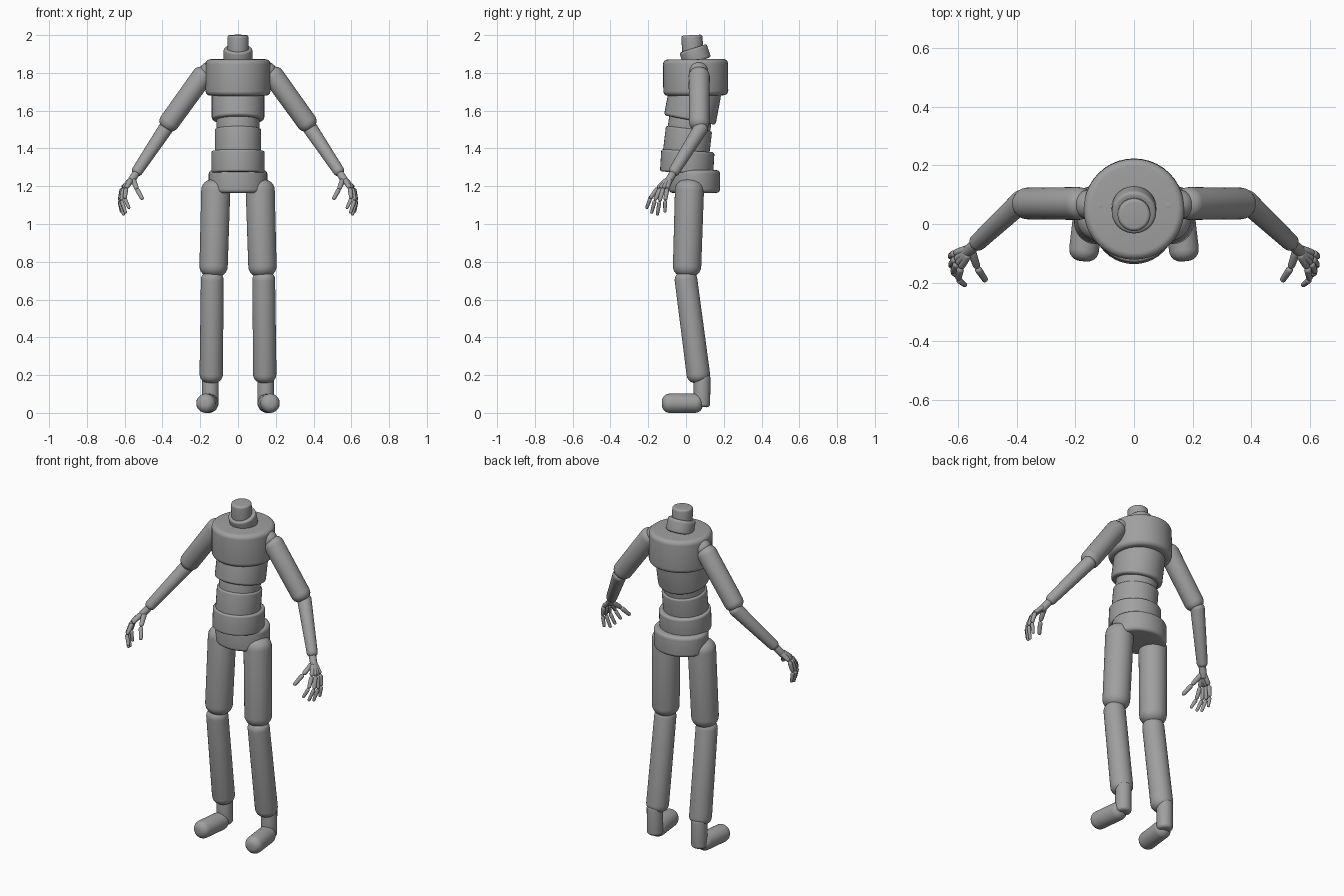
import bpy, bmesh, math
from mathutils import Vector, Matrix

cube = bpy.data.objects.get("Cube")
if cube:
    bpy.data.objects.remove(cube, do_unlink=True)

grey = bpy.data.materials.new("mid_grey")
grey.use_nodes = True
GREY = (0.35, 0.35, 0.35, 1)
grey.diffuse_color = GREY
grey.node_tree.nodes["Principled BSDF"].inputs["Base Color"].default_value = GREY


def drum(name, a, b, r0, r1=None, bevel=0.02, depth=1.0, sides=40, steps=6):
    """Lathed solid from end a to end b with rounded rims of size bevel."""
    a, b = Vector(a), Vector(b)
    r1 = r0 if r1 is None else r1
    length = (b - a).length
    arc = [math.pi / 2 * i / steps for i in range(steps + 1)]
    c0, c1 = min(bevel, r0), min(bevel, r1)
    profile = [(r0 - c0 + c0 * math.sin(t), c0 - c0 * math.cos(t)) for t in arc]
    profile += [(r1 - c1 + c1 * math.cos(t), length - c1 + c1 * math.sin(t)) for t in arc]
    bm = bmesh.new()
    rings = []
    for r, z in profile:
        r = max(r, 0.0005)
        rings.append([bm.verts.new((r * math.cos(k * math.tau / sides),
                                    r * depth * math.sin(k * math.tau / sides), z))
                      for k in range(sides)])
    for low, high in zip(rings, rings[1:]):
        for k in range(sides):
            n = (k + 1) % sides
            bm.faces.new((low[k], low[n], high[n], high[k]))
    bm.faces.new(rings[0][::-1])
    bm.faces.new(rings[-1])
    turn = Vector((0, 0, 1)).rotation_difference(b - a).to_matrix().to_4x4()
    bm.transform(Matrix.Translation(a) @ turn)
    for f in bm.faces:
        f.smooth = True
    mesh = bpy.data.meshes.new(name)
    bm.to_mesh(mesh)
    bm.free()
    mesh.materials.append(grey)
    obj = bpy.data.objects.new(name, mesh)
    bpy.context.collection.objects.link(obj)
    bpy.ops.object.select_all(action='DESELECT')
    obj.select_set(True)
    bpy.context.view_layer.objects.active = obj
    bpy.ops.object.shade_smooth_by_angle(angle=math.radians(35))
    return obj


# Torso stack, bottom to top
drum("pelvis", (0, 0.045, 1.165), (0, 0.045, 1.285), 0.155, bevel=0.02, depth=0.87)
drum("hips", (0, 0.003, 1.27), (0, 0.01, 1.388), 0.141, bevel=0.012)
drum("abdomen", (0, 0.0, 1.37), (0, 0.016, 1.505), 0.123, bevel=0.01)
drum("waist", (0, 0.012, 1.48), (0, 0.03, 1.60), 0.113, bevel=0.012)
drum("ribs", (0, 0.02, 1.55), (0, 0.05, 1.71), 0.139, bevel=0.015)
drum("chest", (0, 0.052, 1.68), (0, 0.05, 1.872), 0.172, bevel=0.025)
drum("neck_base", (0, 0.06, 1.86), (0, 0.037, 1.93), 0.076, bevel=0.012)
drum("neck", (0, 0.036, 1.90), (0, 0.031, 2.0), 0.056, bevel=0.013)

# Limbs: name, start, end, start radius, end radius, rim
limbs = [
    ("collar", (0.07, 0.06, 1.842), (0.2, 0.07, 1.79), 0.05, 0.05, 0.05),
    ("upper_arm", (0.163, 0.07, 1.818), (0.39, 0.07, 1.503), 0.056, 0.054, 0.045),
    ("forearm", (0.37, 0.09, 1.525), (0.545, -0.073, 1.263), 0.039, 0.03, 0.026),
    ("wrist", (0.535, -0.065, 1.275), (0.575, -0.1, 1.215), 0.02, 0.02, 0.015),
    ("thigh", (0.116, 0.02, 1.235), (0.131, 0.004, 0.72), 0.077, 0.075, 0.056),
    ("shin", (0.136, -0.006, 0.75), (0.142, 0.071, 0.16), 0.06, 0.062, 0.045),
    ("ankle", (0.146, 0.085, 0.205), (0.146, 0.084, 0.03), 0.044, 0.044, 0.018),
    ("foot", (0.15, 0.088, 0.051), (0.175, -0.127, 0.051), 0.051, 0.051, 0.04),
]

# Finger joints from the wrist out to the tip
fingers = {
    "thumb": [(0.555, -0.09, 1.235), (0.535, -0.15, 1.185), (0.505, -0.195, 1.13)],
    "index_finger": [(0.565, -0.1, 1.235), (0.592, -0.15, 1.19),
                     (0.60, -0.19, 1.135), (0.575, -0.21, 1.08)],
    "middle_finger": [(0.565, -0.095, 1.235), (0.605, -0.135, 1.19),
                      (0.618, -0.165, 1.125), (0.593, -0.183, 1.055)],
    "ring_finger": [(0.565, -0.09, 1.235), (0.61, -0.12, 1.19),
                    (0.626, -0.14, 1.12), (0.604, -0.153, 1.045)],
    "little_finger": [(0.565, -0.085, 1.235), (0.613, -0.1, 1.19),
                      (0.627, -0.11, 1.125), (0.617, -0.112, 1.06)],
}

for side, s in (("left", 1), ("right", -1)):
    def flip(p):
        return (s * p[0], p[1], p[2])

    for part, a, b, r0, r1, rim in limbs:
        drum(f"{side}_{part}", flip(a), flip(b), r0, r1, rim)
    for finger, joints in fingers.items():
        for i, (a, b) in enumerate(zip(joints, joints[1:])):
            r = 0.0145 - 0.002 * i
            drum(f"{side}_{finger}_{i + 1}", flip(a), flip(b), r, r - 0.002,
                 bevel=r, sides=16, steps=4)
